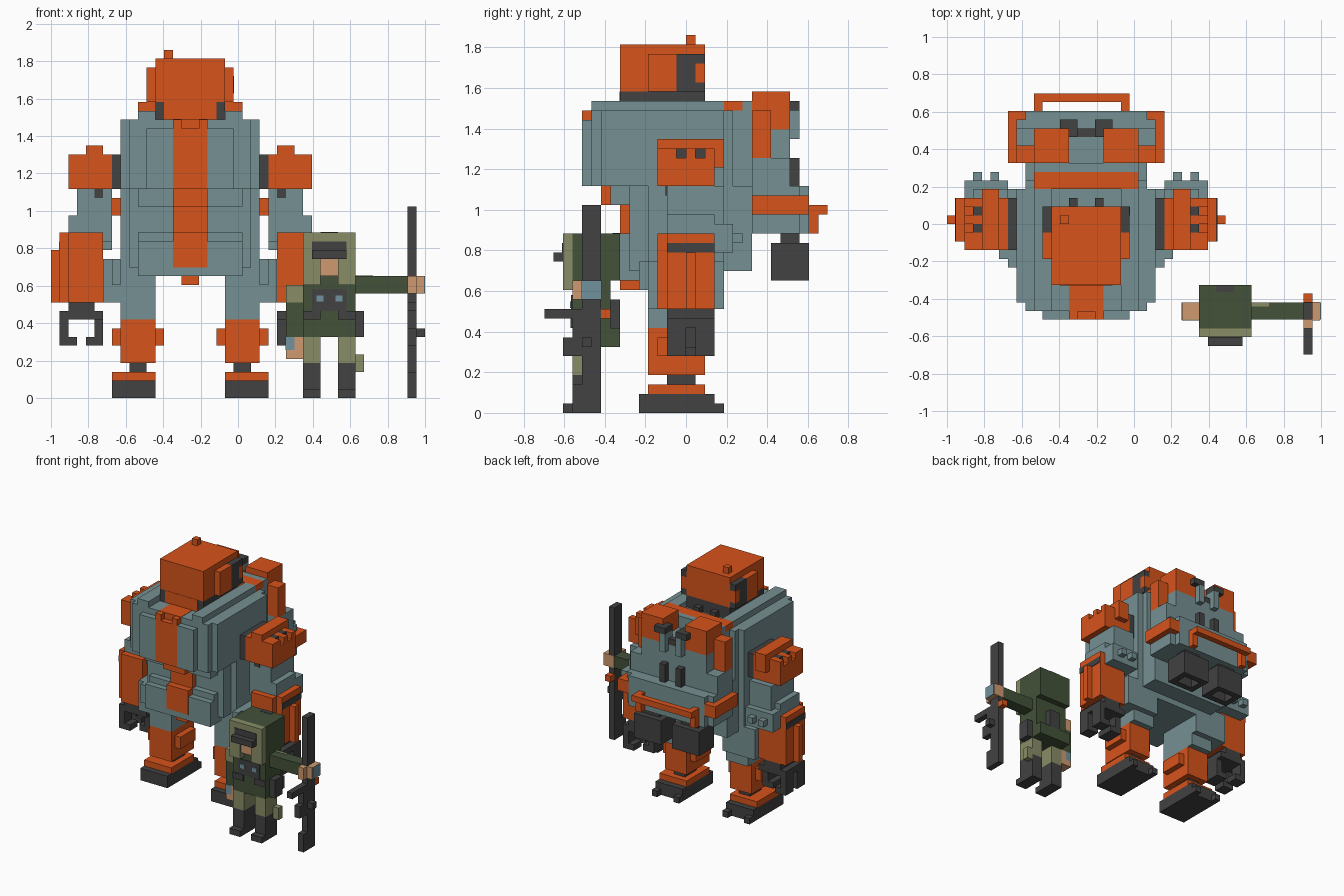
import bpy
import bmesh

cube = bpy.data.objects.get("Cube")
if cube:
    bpy.data.objects.remove(cube, do_unlink=True)

V = 2 / 43            # edge of one building block
WALKER = 16           # block column of the walker's centre, from x = -1
PILOT = 32            # block column of the trooper's centre


def material(name, rgb):
    m = bpy.data.materials.new(name)
    m.use_nodes = True
    m.diffuse_color = (*rgb, 1)
    b = m.node_tree.nodes["Principled BSDF"]
    b.inputs["Base Color"].default_value = (*rgb, 1)
    b.inputs["Roughness"].default_value = 0.9
    return m


ORANGE = material("orange", (0.68, 0.087, 0.011))
GREY = material("blue grey", (0.18, 0.28, 0.29))
DARK = material("charcoal", (0.054, 0.054, 0.054))
GREEN = material("dark green", (0.056, 0.084, 0.041))
OLIVE = material("olive", (0.25, 0.27, 0.135))
TAN = material("tan", (0.62, 0.32, 0.16))
BLUE = material("pale blue", (0.17, 0.29, 0.34))


def part(name, mat, boxes, centre=WALKER, mirror=True):
    """Boxes are (x0, x1, y0, y1, z0, z1) in blocks; off-centre ones are mirrored."""
    bm = bmesh.new()
    for x0, x1, y0, y1, z0, z1 in boxes:
        spans = [(x0, x1)]
        if mirror and x0 != -x1:
            spans.append((-x1, -x0))
        for a, b in spans:
            made = bmesh.ops.create_cube(bm, size=1)["verts"]
            for v in made:
                v.co.x = -1 + V * (centre + (b if v.co.x > 0 else a))
                v.co.y = V * (y1 if v.co.y > 0 else y0)
                v.co.z = V * (z1 if v.co.z > 0 else z0)
    me = bpy.data.meshes.new(name)
    bm.to_mesh(me)
    bm.free()
    me.materials.append(mat)
    ob = bpy.data.objects.new(name, me)
    bpy.context.collection.objects.link(ob)


def solo(name, mat, boxes):
    part(name, mat, boxes, PILOT, False)


def walker_head():
    part("head", ORANGE, [(-4, 4, -7, 2, 34, 39), (-3, 3, -7.05, -6, 32, 34),
                          (4, 5, -4, -1, 34, 38), (4, 5.03, 1, 2.03, 35, 37)])
    part("head_base", DARK, [(-4, 4, -7, 2, 32, 34), (4, 5, -1, 2, 34, 38),
                             (1, 2, 2, 3, 32, 33)])
    part("antenna", ORANGE, [(-3, -2, 0, 1, 39, 40)], mirror=False)


def walker_torso():
    part("chest", GREY, [(-8, 8, -9, 4, 24, 32), (-7, 7, -10, 5, 24, 32),
                         (2, 5, -11, -10, 24, 31), (-6, 6, 4, 7, 24, 32),
                         (4, 6, -10, 4, 32, 33), (-6, 6, 6, 7, 32, 33)])
    part("collar_back", ORANGE, [(-6, 6, 4, 6, 32, 33)])
    # Stripe with a notch in its upper edge
    part("chest_stripe", ORANGE, [(-2, 2, -11, -9, 24, 31), (1, 2, -11, -10, 31, 32),
                                  (-2, 2, -10.05, -7, 31, 32.05)])
    part("waist", GREY, [(-7, 7, -6, 7, 15, 24), (-8, 8, -4, 4, 16, 24),
                         (-6, 6, -8, -5, 22, 24), (-6, 6, -7, -5, 14, 19),
                         (-6, 6, -8, -6, 14, 18), (-5, 5, -5, 4, 14, 15)])
    part("belly_stripe", ORANGE, [(-2, 2, -9, -6, 22, 24), (-2, 2, -7, -5, 19, 22),
                                  (-2, 2, -8.1, -6, 15, 19), (-1, 1, -7, -4, 13, 15)])


def walker_back():
    part("backpack", GREY, [(-6, 6, 7, 11, 24, 30), (-8, 8, 7, 11, 24, 27),
                            (-8, 8, 7, 12, 19, 24), (-7, 7, 12, 13, 19, 24),
                            (-2, 2, 7, 10, 30, 31), (1, 2, 10, 12, 29, 32)])
    part("backpack_caps", ORANGE, [(2, 6, 7, 11, 30, 34), (6, 8, 7, 9, 27, 32)])
    part("backpack_hooks", DARK, [(2, 3, 11, 12, 32, 33), (1, 2, 10, 12, 32, 33),
                                  (-1, 1, 10, 11, 30, 31)])
    part("back_vents", DARK, [(1, 2, 11, 12, 24, 27)])
    part("bumper_sides", ORANGE, [(8, 9, 7, 13, 21, 23), (7, 9, 12, 13, 21, 23)])
    part("rear_bumper", ORANGE, [(-6, 5, 14, 15, 21, 22), (-6, -5, 13, 15, 21, 22),
                                 (4, 5, 13, 15, 21, 22), (-6, -5, 13, 14, 19, 21),
                                 (4, 5, 13, 14, 19, 21)], mirror=False)
    # Square nozzles open at the bottom
    part("thrusters", DARK, [(2, 5, 10, 12, 18, 19), (1, 6, 9, 13, 16, 18),
                             (1, 2, 9, 13, 14, 16), (5, 6, 9, 13, 14, 16),
                             (2, 5, 9, 10, 14, 16), (2, 5, 12, 13, 14, 16)])


def walker_arms():
    part("shoulder_joint", DARK, [(8, 9, -3, 3, 24, 28)])
    fingers = [(12, 14, a, b, 27, 28) for a, b in ((-3, -1), (0, 1), (2, 3))]
    part("shoulder", ORANGE, [(9, 12, -3, 3, 24, 28), (12, 14, -3, 3, 24, 27),
                              (10, 12, -3, 4, 26, 29)] + fingers)
    part("shoulder_notches", DARK, [(12, 13, -1, 0, 27, 28), (12, 13, 1, 2, 27, 28)])
    part("upper_arm", GREY, [(9, 13, -2, 4, 18, 24), (13, 14, -2, 3, 19, 21),
                             (9, 14, 2, 5, 17, 20), (12, 13, 5, 6, 18, 19),
                             (10, 11, 5, 6, 18, 19)])
    part("arm_latch", DARK, [(10, 11, -2.15, -2, 23, 24)])
    part("forearm", ORANGE, [(10, 14, -3, 3, 11, 19), (14, 15, -2, 3, 11, 19),
                             (15, 16, 0, 1, 11, 17)])
    part("forearm_band", DARK, [(15, 15.1, -2, 3, 17, 18)])
    # Two outer fingers close against one wide inner thumb
    part("claw", DARK, [(11, 14, -2, 3, 10, 11), (10, 15, -2, 3, 9, 10),
                        (14, 15, -2, 0, 6, 9), (14, 15, 1, 3, 6, 9),
                        (13, 14, -2, 0, 6, 7), (13, 14, 1, 3, 6, 7),
                        (10, 11, -1, 2, 6, 9), (11, 12, -1, 2, 6, 7)])


def walker_legs():
    part("hip", GREY, [(8, 10, -4, 4, 11, 16), (8, 9, -5, -4, 13, 16),
                       (4, 8, -4, 3, 9, 16), (4, 8, 3, 4, 11, 16)])
    part("knee", ORANGE, [(4, 8, -4, 2, 4, 9), (3, 9, -3, 1, 6, 8)])
    part("ankle", DARK, [(5, 7, -2, 1, 3, 4)])
    part("foot_top", ORANGE, [(4, 9, -4, 2, 2, 3)])
    part("foot", DARK, [(4, 9, -5, 3, 0, 2), (4, 5, 3, 4, 0, 1), (8, 9, 3, 4, 0, 1)])


def trooper():
    solo("trooper_hood", GREEN, [(-3, 3, -12, -7, 14, 19)])
    solo("trooper_hood_clip", DARK, [(-1, 1, -7.8, -7, 18.9, 19.05)])
    solo("trooper_hood_rim", OLIVE, [(-3, 3, -13, -12, 18, 19), (-3, -1, -13, -12, 13, 18),
                                     (1, 3, -13, -12, 13, 18)])
    solo("trooper_face", TAN, [(-1, 1, -12.8, -12, 14, 16)])
    solo("trooper_visor", DARK, [(-2, 2, -13.1, -12, 16, 18), (-2, 2, -14, -13, 16, 17)])
    solo("trooper_body", GREEN, [(-3, 3, -12, -8, 7, 14), (-3, 3, -8, -7, 7, 9)])
    solo("trooper_back_pack", DARK, [(-1, 1, -8, -7, 9, 12)])
    solo("trooper_vest", DARK, [(-2, 2, -12.15, -12, 10, 12.5), (-3, -1, -12.2, -12, 9, 10),
                                (1, 3, -12.2, -12, 9, 10), (2, 4, -11, -9, 7, 10)])
    solo("trooper_vest_buckles", BLUE, [(-1.5, -0.7, -12.3, -12.1, 11.1, 11.8),
                                        (0.7, 1.5, -12.3, -12.1, 11.1, 11.8)])
    solo("trooper_right_arm", GREEN, [(-5, -3, -11, -9, 7, 11)])
    solo("trooper_right_sleeve", OLIVE, [(-5, -3, -11.1, -11, 11, 13)])
    solo("trooper_right_hand", TAN, [(-5, -3, -11, -9, 4.5, 7), (-5, -3, -11, -9, 11, 13)])
    solo("trooper_right_cuff", BLUE, [(-5.05, -4, -11.05, -9, 5.5, 7)])
    solo("trooper_left_arm", GREEN, [(3, 9, -11, -9, 12, 14)])
    solo("trooper_left_strap", OLIVE, [(3, 5, -9.5, -9, 13.5, 14.05)])
    solo("trooper_left_hand", TAN, [(9, 10.9, -11.1, -8.95, 12, 14), (9, 10, -12, -11, 12, 14)])
    solo("trooper_left_cuff", BLUE, [(10.9, 11, -11, -9, 12, 14)])
    part("trooper_legs", OLIVE, [(1, 3, -12, -9, 4, 7)], PILOT)
    solo("trooper_pouch", OLIVE, [(3, 4, -10, -9, 3, 5)])
    part("trooper_boots", DARK, [(1, 3, -12, -9, 0, 4), (1, 3, -13, -12, 0, 1)], PILOT)
    solo("rifle", DARK, [(9, 10, -11, -9, 3, 22), (9, 10, -12, -9, 6, 11),
                         (9, 10, -15, -12, 10, 11), (9, 10, -13, -12, 6, 8),
                         (9, 10, -12, -9, 0, 3), (10, 11, -11, -10, 7, 8)])
    solo("rifle_magazine", ORANGE, [(9, 10, -9, -8, 10, 11)])


walker_head()
walker_torso()
walker_back()
walker_arms()
walker_legs()
trooper()
